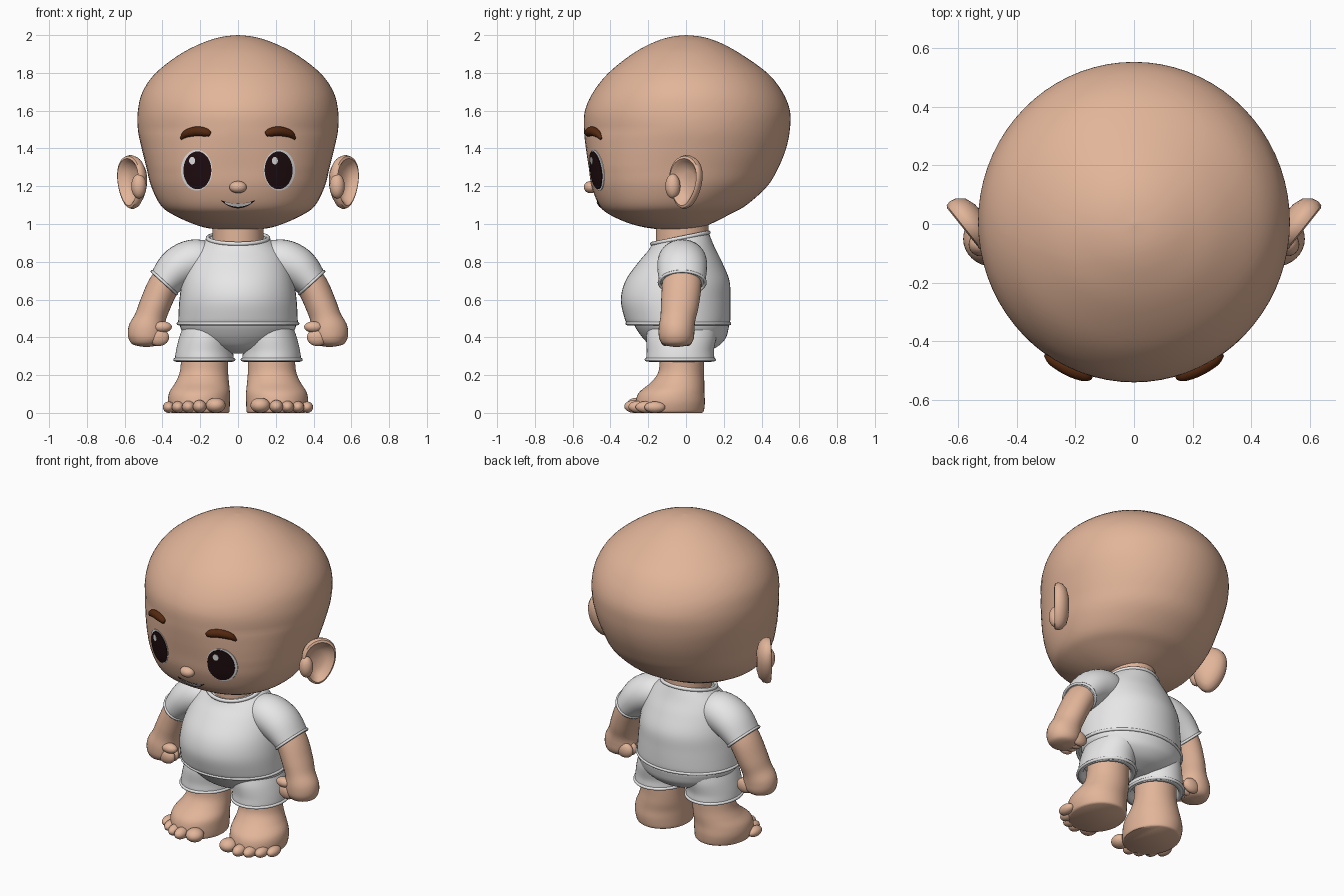
import bpy, bmesh, math
from mathutils import Vector, Matrix

if "Cube" in bpy.data.objects:
    bpy.data.objects.remove(bpy.data.objects["Cube"], do_unlink=True)


def material(name, r, g, b):
    m = bpy.data.materials.new(name)
    m.use_nodes = True
    m.diffuse_color = (r, g, b, 1)
    bsdf = next(n for n in m.node_tree.nodes if n.type == 'BSDF_PRINCIPLED')
    bsdf.inputs["Base Color"].default_value = (r, g, b, 1)
    return m


SKIN = material("skin", .76, .46, .32)
CLOTH = material("white_cloth", .8, .8, .8)
BROWN = material("brow_brown", .09, .022, .005)
DARK = material("eye_dark", .014, .004, .005)


def finish(bm, name, mat, mirror):
    bmesh.ops.recalc_face_normals(bm, faces=bm.faces)
    mesh = bpy.data.meshes.new(name)
    bm.to_mesh(mesh)
    bm.free()
    mesh.materials.append(mat)
    for p in mesh.polygons:
        p.use_smooth = True
    mesh.set_sharp_from_angle(angle=math.radians(50))
    ob = bpy.data.objects.new(name, mesh)
    bpy.context.collection.objects.link(ob)
    if mirror:
        ob.modifiers.new("mirror", 'MIRROR').use_axis[0] = True
    return ob


def skin_rings(name, rings, mat, mirror=False, cyclic=False):
    """Bridge rings of points into a skin; ends are capped unless cyclic."""
    bm = bmesh.new()
    vs = [[bm.verts.new(p) for p in ring] for ring in rings]
    n = len(vs[0])
    pairs = list(zip(vs, vs[1:])) + ([(vs[-1], vs[0])] if cyclic else [])
    for a, b in pairs:
        for i in range(n):
            j = (i + 1) % n
            bm.faces.new((a[i], a[j], b[j], b[i]))
    if not cyclic:
        bm.faces.new(vs[0])
        bm.faces.new(vs[-1])
    return finish(bm, name, mat, mirror)


def spline(rows, steps=5):
    """Smoothly interpolate rows of x, y, z, radius a, radius b, tilt."""
    rows = [tuple(r) + (0,) * (6 - len(r)) for r in rows]
    out = []
    for i in range(len(rows) - 1):
        quad = [rows[max(i - 1, 0)], rows[i], rows[i + 1], rows[min(i + 2, len(rows) - 1)]]
        for k in range(steps):
            t = k / steps
            out.append(tuple(
                .5 * (2 * q + (r - p) * t + (2 * p - 5 * q + 4 * r - s) * t * t
                      + (3 * q - p - 3 * r + s) * t ** 3)
                for p, q, r, s in zip(*quad)))
    return out + [rows[-1]]


def angles(n):
    return [2 * math.pi * i / n for i in range(n)]


def flat_rings(rows, seg=48, power=lambda z: 2):
    rings = []
    for x, y, z, a, b, tilt in spline(rows):
        ring = []
        for t in angles(seg):
            c, s = math.cos(t), math.sin(t)
            e = 2 / power(z) if s < 0 else 1
            dx = math.copysign(abs(c) ** e, c) * a
            dy = math.copysign(abs(s) ** e, s) * b
            ring.append(Vector((x + dx, y + dy, z + tilt * dy)))
        rings.append(ring)
    return rings


def tube_rings(rows, seg=32):
    """Elliptical rings square to the path; a lies in xz, b lies along y."""
    rows = spline(rows)
    pts = [Vector(r[:3]) for r in rows]
    rings = []
    for i, r in enumerate(rows):
        t = (pts[min(i + 1, len(pts) - 1)] - pts[max(i - 1, 0)]).normalized()
        v = Vector((0, 1, 0))
        v = (v - t * v.dot(t)).normalized()
        n = v.cross(t)
        rings.append([pts[i] + n * r[3] * math.cos(w) + v * r[4] * math.sin(w)
                      for w in angles(seg)])
    return rings


def band(name, loop, r, mat, mirror=False):
    """Thin rolled hem following a closed loop."""
    c = sum(loop, Vector()) / len(loop)
    up = (loop[0] - c).cross(loop[len(loop) // 4] - c).normalized()
    rings = [[p + (p - c).normalized() * r * math.cos(w) + up * r * math.sin(w)
              for w in angles(8)] for p in loop]
    skin_rings(name, rings, mat, mirror, cyclic=True)


def blobs(name, items, mat, mirror=False):
    bm = bmesh.new()
    for centre, radii in items:
        m = Matrix.Translation(centre) @ Matrix.Diagonal((*radii, 1))
        bmesh.ops.create_uvsphere(bm, u_segments=24, v_segments=14, radius=1, matrix=m)
    finish(bm, name, mat, mirror)


# Head: height, half width, front, back
profile = [(.968, .001, -.03, -.028), (.975, .14, -.17, .06), (1.0, .235, -.29, .13),
           (1.05, .345, -.405, .23), (1.1, .41, -.46, .32), (1.2, .46, -.5, .43),
           (1.3, .485, -.515, .49), (1.4, .51, -.53, .53), (1.5, .53, -.54, .55),
           (1.6, .53, -.535, .55), (1.7, .505, -.49, .51), (1.8, .435, -.41, .43),
           (1.9, .305, -.285, .29), (1.96, .185, -.175, .18), (1.99, .09, -.085, .09),
           (2.0, .001, 0, .002)]
head_rows = [(0, (f + k) / 2, z, w, (k - f) / 2) for z, w, f, k in profile]


def face_power(z):
    return 2 + .35 * min(max((1.5 - z) / .2, 0), 1)


skin_rings("head", flat_rings(head_rows, 72, face_power), SKIN)
dense = spline(head_rows)


def on_face(x, z, lift=0):
    """Point on the front of the head, raised by lift."""
    lo, hi = next((p, q) for p, q in zip(dense, dense[1:]) if p[2] <= z <= q[2])
    t = (z - lo[2]) / (hi[2] - lo[2])
    y, a, b = (lo[k] + (hi[k] - lo[k]) * t for k in (1, 3, 4))
    p = face_power(z)
    return Vector((x, y - b * (1 - abs(x / a) ** p) ** (1 / p) - lift, z))


# Eyes: thin discs wrapped on the face
def decal(name, cx, cz, rx, rz, lift, mat, mirror=False):
    layers = [(1, -.02), (1, lift), (.75, lift), (.5, lift), (.25, lift), (.02, lift)]
    rings = [[on_face(cx + rx * f * math.cos(w), cz + rz * f * math.sin(w), h)
              for w in angles(36)] for f, h in layers]
    skin_rings(name, rings, mat, mirror)


decal("eye_whites", .219, 1.285, .083, .108, .003, CLOTH, True)
decal("pupils", .215, 1.284, .074, .1, .007, DARK, True)
for side, x in (("left", .195), ("right", -.243)):
    decal(side + "_eye_glint", x, 1.335, .016, .02, .01, CLOTH)


# Mouth: curved bars wrapped on the face
def smile(name, half, top, bottom, lift, mat):
    rings = []
    for i in range(25):
        u = (i / 12 - 1) * half
        hi, lo = top + .018 * u * u, bottom + (1.123 - bottom) * u * u
        rings.append([on_face(.09 * u, z, h)
                      for z, h in ((hi, lift), (lo, lift), (lo, -.02), (hi, -.02))])
    skin_rings(name, rings, mat)


smile("mouth", 1, 1.108, 1.083, .003, DARK)
smile("teeth", .75, 1.107, 1.091, .006, CLOTH)

# Nose and eyebrows
blobs("nose", [((0, -.505, 1.195), (.046, .036, .032))], SKIN)
brow = [(.302, 1.45, .006), (.275, 1.477, .02), (.22, 1.491, .025),
        (.17, 1.485, .022), (.148, 1.474, .012)]
skin_rings("eyebrows", tube_rings([(*on_face(x, z, .004), r, r) for x, z, r in brow], 20),
           BROWN, True)

# Ears: cupped discs turned forward, with a small front lobe
along, out = Vector((.62, .78, 0)), Vector((.78, -.62, 0))
cup = [(.05, -.05), (.4, -.048), (.75, -.035), (.95, -.01), (1, .012), (.96, .03),
       (.87, .035), (.77, .022), (.65, .002), (.4, -.012), (.05, -.015)]
ear = []
for f, h in cup:
    ear.append([Vector((.555, .005, 1.222)) + out * h
                + along * .1 * f * (math.cos(w) * (1 + .2 * math.sin(w)) + .08 * math.sin(w))
                + Vector((0, 0, .143 * f * math.sin(w))) for w in angles(40)])
skin_rings("ears", ear, SKIN, True)
blobs("ear_lobes", [((.525, -.07, 1.2), (.04, .04, .065))], SKIN, True)

# Neck
skin_rings("neck", flat_rings([(0, -.02, .84, .135, .14), (0, -.02, 1.02, .135, .14)]), SKIN)

# Shirt with collar and hem
shirt = flat_rings([(0, -.04, .47, .316, .27), (0, -.045, .5, .316, .28),
                    (0, -.055, .6, .31, .29), (0, -.045, .7, .295, .275),
                    (0, -.03, .8, .265, .22), (0, -.025, .87, .225, .175, .06),
                    (0, -.03, .925, .16, .15, .2)])
skin_rings("shirt", shirt, CLOTH)
band("shirt_collar", shirt[-1], .011, CLOTH)
band("shirt_hem", shirt[1], .009, CLOTH)

# Sleeves
sleeve = tube_rings([(.1, -.02, .8, .07, .09), (.21, -.02, .81, .11, .125),
                     (.31, -.02, .77, .112, .132), (.39, -.02, .69, .088, .122)])
skin_rings("sleeves", sleeve, CLOTH, True)
band("sleeve_hems", sleeve[-1], .008, CLOTH, True)

# Arms and closed hands
skin_rings("arms", tube_rings([
    (.33, -.02, .76, .08, .1), (.395, -.023, .67, .083, .104), (.44, -.033, .57, .082, .1),
    (.465, -.043, .5, .083, .093), (.481, -.05, .44, .1, .095), (.485, -.05, .39, .094, .09),
    (.485, -.05, .36, .065, .065), (.485, -.05, .348, .004, .004)]), SKIN, True)
blobs("fingers", [((.42, y, .4), (.055, .028, .046)) for y in (-.11, -.07, -.03, .01)],
      SKIN, True)
blobs("thumbs", [((.4, -.11, .455), (.05, .034, .03))], SKIN, True)

# Shorts: seat and two legs with hems
skin_rings("shorts_seat", flat_rings([
    (0, -.01, .315, .08, .08), (0, -.008, .345, .18, .165), (0, -.008, .39, .265, .215),
    (0, -.018, .44, .3, .242), (0, -.025, .475, .308, .253), (0, -.03, .5, .3, .25)]), CLOTH)
shorts = flat_rings([(.178, -.03, .33, .13, .135), (.178, -.03, .28, .135, .14),
                     (.178, -.03, .275, .155, .178), (.177, -.03, .33, .151, .178),
                     (.165, -.025, .4, .146, .185), (.15, -.02, .46, .14, .18)])
skin_rings("shorts_legs", shorts, CLOTH, True)
band("shorts_hems", shorts[11], .009, CLOTH, True)

# Legs and feet
skin_rings("legs_and_feet", flat_rings([
    (.2, -.085, 0, .15, .17), (.203, -.085, .012, .158, .18), (.207, -.083, .06, .164, .183),
    (.203, -.075, .11, .16, .172), (.19, -.045, .16, .142, .142), (.181, -.027, .21, .129, .122),
    (.178, -.022, .27, .124, .117), (.177, -.02, .36, .122, .115)]), SKIN, True)
toes = [(.118, -.262, .052, .04), (.203, -.272, .036, .034), (.262, -.25, .034, .032),
        (.317, -.212, .033, .031), (.366, -.165, .032, .03)]
blobs("toes", [((x, y, h), (r, .055, h)) for x, y, r, h in toes], SKIN, True)
